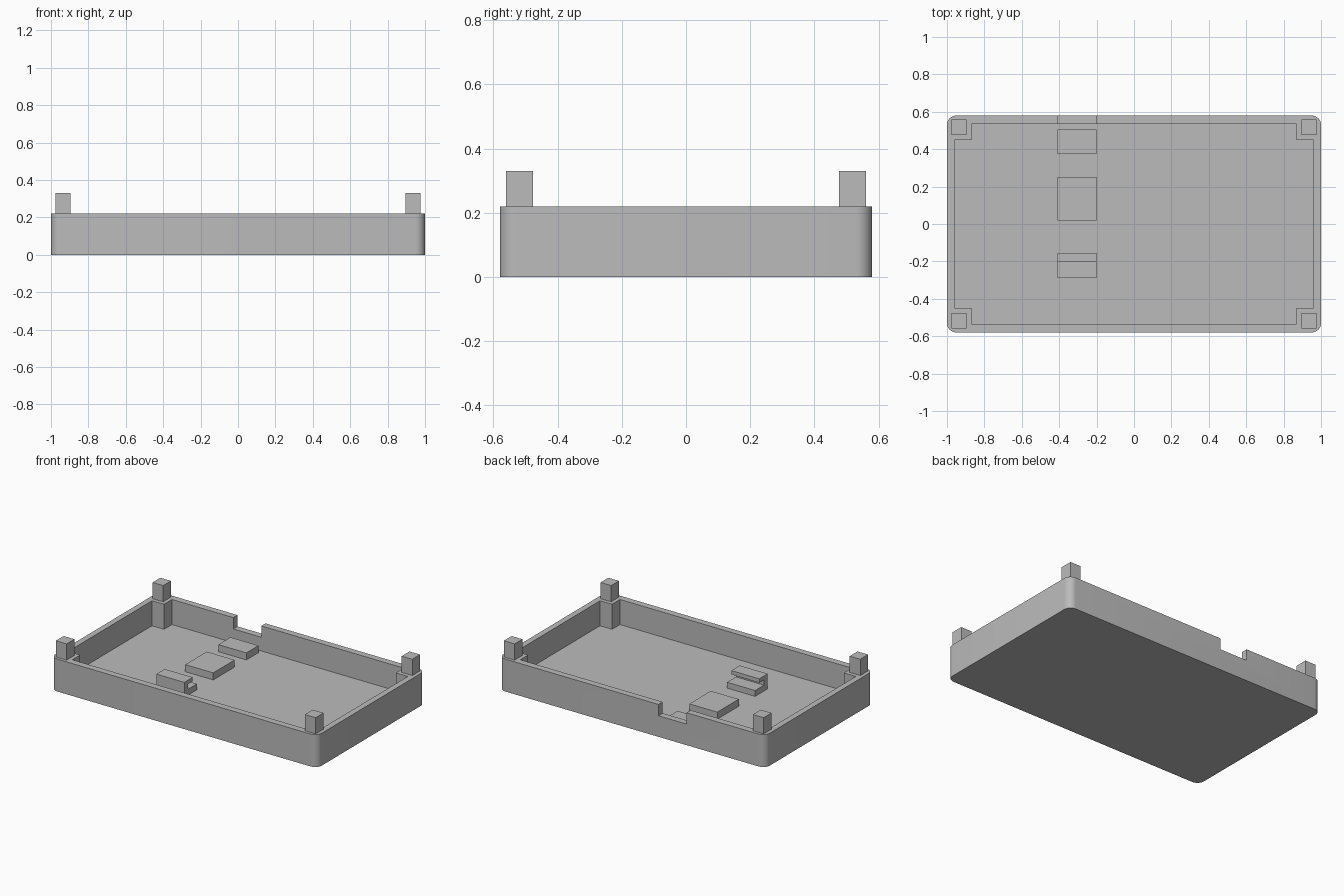
import bpy
import bmesh
from math import cos, sin, pi, radians

old = bpy.data.objects.get("Cube")
if old:
    bpy.data.objects.remove(old, do_unlink=True)

grey = bpy.data.materials.new("plain grey")
grey.use_nodes = True
colour = (0.5, 0.5, 0.5, 1)
grey.diffuse_color = colour
grey.node_tree.nodes["Principled BSDF"].inputs["Base Color"].default_value = colour


def prism(name, outline, depth):
    """Extrude a closed 3D outline along the vector depth."""
    bm = bmesh.new()
    face = bm.faces.new([bm.verts.new(p) for p in outline])
    top = bmesh.ops.extrude_face_region(bm, geom=[face])["geom"]
    moved = [g for g in top if isinstance(g, bmesh.types.BMVert)]
    bmesh.ops.translate(bm, verts=moved, vec=depth)
    bmesh.ops.recalc_face_normals(bm, faces=bm.faces)
    mesh = bpy.data.meshes.new(name)
    bm.to_mesh(mesh)
    bm.free()
    mesh.materials.append(grey)
    obj = bpy.data.objects.new(name, mesh)
    bpy.context.collection.objects.link(obj)
    return obj


def block(name, x0, x1, y0, y1, z0, z1):
    corners = [(x0, y0, z0), (x1, y0, z0), (x1, y1, z0), (x0, y1, z0)]
    return prism(name, corners, (0, 0, z1 - z0))


def cut(target, cutter):
    mod = target.modifiers.new("cut", "BOOLEAN")
    mod.operation = "DIFFERENCE"
    mod.solver = "EXACT"
    mod.object = cutter
    bpy.context.view_layer.objects.active = target
    bpy.ops.object.modifier_apply(modifier=mod.name)
    bpy.data.objects.remove(cutter, do_unlink=True)


HALF_X, HALF_Y, RIM = 1.0, 0.58, 0.22
RADIUS, FLOOR, STEPS = 0.05, 0.05, 8
QUADRANTS = [(1, 1), (-1, 1), (-1, -1), (1, -1)]

# Tray body with rounded vertical corners
outline = []
for i, (sx, sy) in enumerate(QUADRANTS):
    for k in range(STEPS + 1):
        a = (i + k / STEPS) * pi / 2
        outline.append((sx * (HALF_X - RADIUS) + RADIUS * cos(a),
                        sy * (HALF_Y - RADIUS) + RADIUS * sin(a), 0))
tray = prism("tray", outline, (0, 0, RIM))

# Cavity, leaving a solid pillar in each corner
inner = []
for i, (sx, sy) in enumerate(QUADRANTS):
    step = [(0.96, 0.45), (0.87, 0.45), (0.87, 0.535)]
    for x, y in (step if i % 2 == 0 else reversed(step)):
        inner.append((sx * x, sy * y, FLOOR))
cut(tray, prism("cavity_cutter", inner, (0, 0, RIM)))

# Notch in the back wall
LEFT, RIGHT = -0.41, -0.2
cut(tray, block("notch_cutter", LEFT, RIGHT, 0.5, 0.7, 0.143, 0.4))

bpy.ops.object.select_all(action="DESELECT")
tray.select_set(True)
bpy.context.view_layer.objects.active = tray
bpy.ops.object.shade_smooth_by_angle(angle=radians(30))

# Locating pegs on the corner pillars
for sx, sy in QUADRANTS:
    side = ("left" if sx > 0 else "right") + ("_back" if sy > 0 else "_front")
    x, y = sx * 0.935, sy * 0.518
    block(side + "_peg", x - 0.04, x + 0.04, y - 0.042, y + 0.042, RIM, 0.33)

# Raised pads on the floor
block("back_pad", LEFT, RIGHT, 0.375, 0.505, FLOOR, 0.098)
block("middle_pad", LEFT, RIGHT, 0.02, 0.25, FLOOR, 0.098)

# Clip with a slot open towards the back
clip = [(-0.29, FLOOR), (-0.155, FLOOR), (-0.155, 0.09), (-0.25, 0.09),
        (-0.25, 0.125), (-0.2, 0.125), (-0.2, 0.152), (-0.29, 0.152)]
prism("front_clip", [(LEFT, y, z) for y, z in clip], (RIGHT - LEFT, 0, 0))
